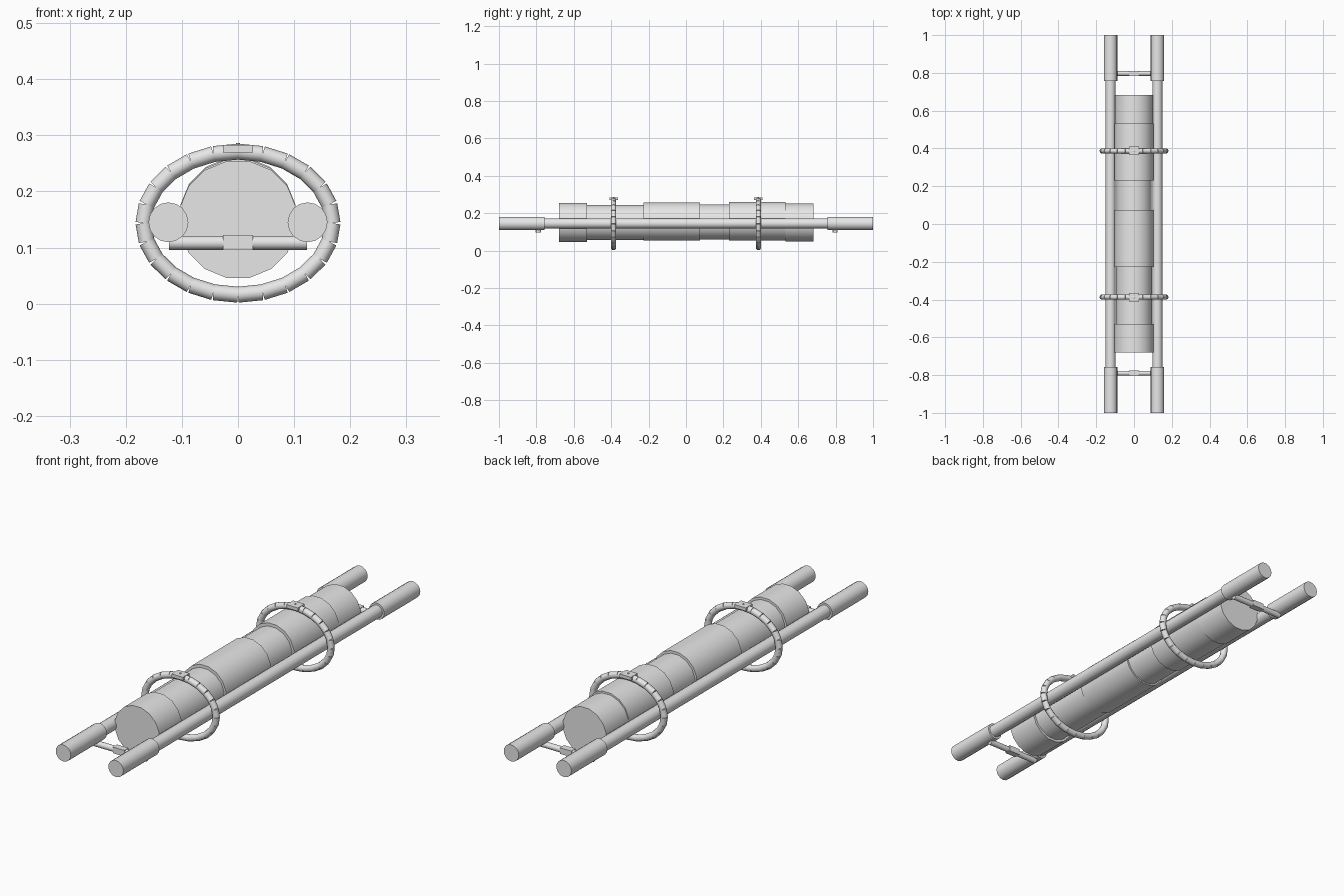
import bpy, math
from mathutils import Vector

if "Cube" in bpy.data.objects:
    bpy.data.objects.remove(bpy.data.objects["Cube"])

grey = bpy.data.materials.new("plain_grey")
grey.diffuse_color = (0.8, 0.8, 0.8, 1)
grey.use_nodes = True
grey.node_tree.nodes["Principled BSDF"].inputs["Base Color"].default_value = grey.diffuse_color


def finish(obj, name):
    obj.name = name
    obj.data.materials.append(grey)
    return obj


def rod(name, a, b, radius, sides, turn=0.0):
    """Smooth-sided cylinder between two points."""
    a, b = Vector(a), Vector(b)
    d = b - a
    bpy.ops.mesh.primitive_cylinder_add(vertices=sides, radius=radius, depth=d.length)
    obj = bpy.context.object
    obj.rotation_mode = 'QUATERNION'
    obj.rotation_quaternion = d.to_track_quat('Z', 'Y')
    obj.location = (a + b) / 2
    for v in obj.data.vertices:
        x, y = v.co.x, v.co.y
        v.co.x = x * math.cos(turn) - y * math.sin(turn)
        v.co.y = x * math.sin(turn) + y * math.cos(turn)
    bpy.ops.object.shade_smooth_by_angle(angle=math.radians(40))
    return finish(obj, name)


def box(name, center, size):
    bpy.ops.mesh.primitive_cube_add(size=1, location=center)
    obj = bpy.context.object
    obj.scale = size
    return finish(obj, name)


# Rolled canvas: sections of differing thickness (start y, end y, bottom z, top z)
sections = [(-0.68, -0.53, 0.046, 0.254), (-0.53, -0.228, 0.056, 0.244),
            (-0.228, 0.074, 0.053, 0.257), (0.074, 0.23, 0.059, 0.246),
            (0.23, 0.533, 0.054, 0.259), (0.533, 0.683, 0.049, 0.251)]
for i, (y0, y1, low, high) in enumerate(sections):
    mid = (low + high) / 2
    radius = (high - low) / 2 / math.cos(math.pi / 16)
    rod(f"canvas_roll_{i + 1}", (0, y0, mid), (0, y1, mid), radius, 16, math.pi / 16)

# Carrying poles with thicker grips at both ends
for side, sx in (("left", -1), ("right", 1)):
    x, z = sx * 0.124, 0.145
    rod(f"{side}_pole", (x, -0.78, z), (x, 0.78, z), 0.027, 16)
    for end, sy in (("front", -1), ("back", 1)):
        rod(f"{side}_{end}_grip", (x, sy * 0.757, z), (x, sy, z), 0.0355, 16)

# Spreader bars with a central hinge block
for end, y in (("front", -0.79), ("back", 0.797)):
    rod(f"{end}_spreader", (-0.123, y, 0.1085), (0.123, y, 0.1085), 0.0125, 12)
    box(f"{end}_hinge", (0, y, 0.109), (0.054, 0.028, 0.026))

# Oval straps made of short straight links, each with a buckle on top
LINKS = 24
for end, y in (("front", -0.387), ("back", 0.387)):
    points = [Vector((0.1685 * math.sin(t), y, 0.1435 + 0.1275 * math.cos(t)))
              for t in (i * math.tau / LINKS for i in range(LINKS))]
    for i in range(LINKS):
        rod(f"{end}_strap_link_{i + 1}", points[i], points[(i + 1) % LINKS], 0.0142, 10)
    box(f"{end}_buckle", (0, y, 0.276), (0.054, 0.045, 0.014))
    rod(f"{end}_buckle_pin", (0, y, 0.27), (0, y, 0.286), 0.004, 8)
